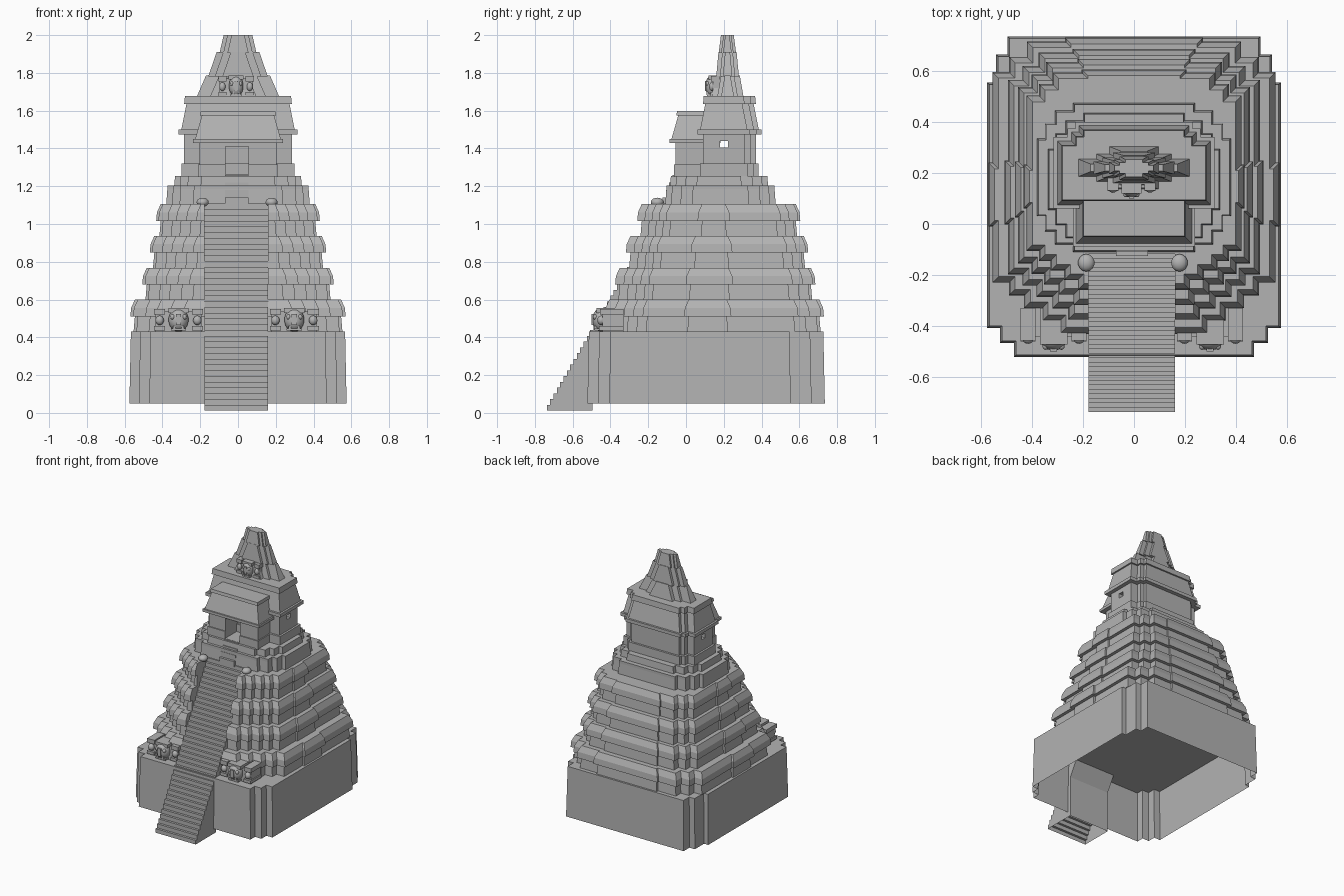
import bpy, bmesh
from mathutils import Matrix, Vector

cube = bpy.data.objects.get("Cube")
if cube:
    bpy.data.objects.remove(cube, do_unlink=True)

stone = bpy.data.materials.new("grey_stone")
stone.use_nodes = True
GREY = (0.45, 0.45, 0.45, 1)
stone.diffuse_color = GREY
stone.node_tree.nodes["Principled BSDF"].inputs["Base Color"].default_value = GREY

STAIR_L, STAIR_R = -0.178, 0.16


def finish(name, bm, recalc=True):
    if recalc:
        bmesh.ops.recalc_face_normals(bm, faces=bm.faces)
    me = bpy.data.meshes.new(name)
    bm.to_mesh(me)
    bm.free()
    me.materials.append(stone)
    ob = bpy.data.objects.new(name, me)
    bpy.context.collection.objects.link(ob)
    return ob


def plan(hx, y0, y1, front=(), back=(), notch=None):
    """Rectangle with stepped corners; steps run from the middle outwards."""
    def corner(y, steps, sign):
        x = hx - sum(s[0] for s in steps)
        pts = [(x, y)]
        for dx, dy in steps:
            y += sign * dy
            pts += [(x, y), (x + dx, y)]
            x += dx
        return pts
    half = corner(y0, front, 1) + corner(y1, back, -1)[::-1]
    right, left = list(half), [(-x, y) for x, y in half]
    if notch is not None:
        right = [(STAIR_R, notch), (STAIR_R, y0)] + right
        left = [(STAIR_L, notch), (STAIR_L, y0)] + left
    return right + left[::-1]


def loft(name, hx, y0, y1, profile, front=(), back=(), notch=None, bottom=True):
    """Stack stepped plans; profile rows are (z, inset in x, inset in y)."""
    bm = bmesh.new()
    rings = []
    for z, ix, iy in profile:
        pts = plan(hx - ix, y0 + iy, y1 - iy, front, back, notch)
        rings.append([bm.verts.new((x, y, z)) for x, y in pts])
    n = len(rings[0])
    for a, b in zip(rings, rings[1:]):
        for i in range(n):
            j = (i + 1) % n
            bm.faces.new((a[i], a[j], b[j], b[i]))
    bm.faces.new(rings[-1])
    if bottom:
        bm.faces.new(rings[0][::-1])
    return finish(name, bm)


def even(rows):
    return [(z, i, i) for z, i in rows]


def add_box(bm, x0, x1, y0, y1, z0, z1):
    mid = Vector((x0 + x1, y0 + y1, z0 + z1)) / 2
    size = Matrix.Diagonal((x1 - x0, y1 - y0, z1 - z0, 1))
    bmesh.ops.create_cube(bm, size=1, matrix=Matrix.Translation(mid) @ size)


def add_ball(bm, x, y, z, rx, ry, rz):
    bmesh.ops.create_uvsphere(bm, u_segments=14, v_segments=9, radius=1,
                              matrix=Matrix.Translation((x, y, z)) @ Matrix.Diagonal((rx, ry, rz, 1)))


def box(name, *extent):
    bm = bmesh.new()
    add_box(bm, *extent)
    return finish(name, bm)


def cut(target, *extent):
    cutter = box("cutter", *extent)
    cutter.hide_render = True
    mod = target.modifiers.new("cut", "BOOLEAN")
    mod.operation, mod.solver, mod.object = "DIFFERENCE", "EXACT", cutter
    bpy.context.view_layer.objects.active = target
    bpy.ops.object.modifier_apply(modifier=mod.name)
    bpy.data.objects.remove(cutter, do_unlink=True)


def smooth(ob):
    bpy.ops.object.select_all(action="DESELECT")
    ob.select_set(True)
    bpy.context.view_layer.objects.active = ob
    bpy.ops.object.shade_smooth_by_angle()


# Plain lower base, open underneath
loft("base", 0.575, -0.522, 0.735, even([(0.05, 0), (0.43, 0.008)]),
     front=[(0.055, 0.055), (0.05, 0.06)], back=[(0.045, 0.07), (0.035, 0.11)], bottom=False)

# Four terraces: sloped foot, overhanging band, chamfered top
FRONT = [(0.07, 0.05), (0.07, 0.05), (0.06, 0.05), (0.065, 0.05), (0.015, 0.22)]
BACK = [(0.15, 0.015), (0.07, 0.06), (0.065, 0.06), (0.015, 0.355)]
TERRACES = [(0.57, -0.43, 0.73), (0.507, -0.375, 0.685), (0.467, -0.318, 0.647), (0.433, -0.258, 0.605)]
RISE = 0.169
for i, (hx, y0, y1) in enumerate(TERRACES):
    z, k = 0.43 + i * RISE, hx / 0.57
    rows = [(z, 0.017), (z + 0.08, 0.024), (z + 0.08, 0), (z + 0.125, 0.004), (z + RISE, 0.024)]
    loft(f"terrace_{i + 1}", hx, y0, y1, even(rows), [(a * k, b * k) for a, b in FRONT],
         [(a * k, b * k) for a, b in BACK], notch=-0.1)

# Upper platforms under the temple
corner = [(0.07, 0.03), (0.04, 0.05), (0.03, 0.06)]
loft("platform_lower", 0.38, -0.11, 0.475, even([(1.1, 0), (1.185, 0.006), (1.205, 0.006)]), corner, corner)
loft("platform_upper", 0.338, -0.085, 0.435, even([(1.2, 0), (1.255, 0.005)]), corner, corner)

# Main stair: stepped side profile given width, open underneath
STEPS = 36
bm = bmesh.new()
y, z = -0.737, 0.012
dy, dz = 0.637 / STEPS, (1.108 - z) / STEPS
side = [(y, z)]
for i in range(STEPS):
    z += dz
    side.append((y, z))
    y += dy
    side.append((y, z))
side += [(y, 1.0), (-0.495, 0.32), (-0.495, 0.012)]
a = [bm.verts.new((STAIR_L, *p)) for p in side]
b = [bm.verts.new((STAIR_R, *p)) for p in side]
for i in range(len(side) - 1):
    bm.faces.new((a[i], a[i + 1], b[i + 1], b[i]))
bm.faces.new(a)
bm.faces.new(b)
finish("main_stair", bm)

# Short stair up to the doorway
for i in range(4):
    box(f"door_step_{i + 1}", -0.07, 0.055, -0.125 + i * 0.018, -0.03, 1.1, 1.14 + i * 0.04)

# Flattened stones at the head of the stair
for label, x in (("left", 0.178), ("right", -0.187)):
    bm = bmesh.new()
    add_ball(bm, x, -0.152, 1.115, 0.033, 0.035, 0.024)
    smooth(finish(f"stair_stone_{label}", bm))

# Temple body with cornice, sloped roof and a window through both side walls
temple = loft("temple", 0.285, 0.09, 0.37, even([
    (1.25, -0.015), (1.32, -0.015), (1.32, 0), (1.475, 0), (1.475, -0.03), (1.5, -0.03),
    (1.5, -0.015), (1.635, 0.012), (1.635, 0), (1.677, 0.004)]),
    back=[(0.03, 0.025), (0.055, 0.035)])
cut(temple, -0.5, 0.5, 0.18, 0.222, 1.405, 1.44)

# Porch with its own roof and doorway
porch = loft("porch", 0.205, -0.055, 0.15, even([
    (1.25, -0.008), (1.315, -0.008), (1.315, 0), (1.43, 0), (1.43, -0.033), (1.45, -0.033),
    (1.45, -0.022), (1.575, 0.014), (1.575, 0.004), (1.598, 0.008)]))
cut(porch, -0.065, 0.055, -0.2, 0.085, 1.262, 1.41)

# Roof comb in three tapering stages
loft("roof_comb_lower", 0.22, 0.135, 0.305, [(1.67, 0, 0), (1.785, 0.05, 0.02)],
     [(0.05, 0.03), (0.07, 0.02)], [(0.05, 0.03), (0.07, 0.02)])
loft("roof_comb_middle", 0.158, 0.16, 0.28, [(1.78, 0, 0), (1.91, 0.045, 0.012)],
     [(0.04, 0.02), (0.035, 0.015)], [(0.04, 0.02), (0.035, 0.015)])
loft("roof_comb_top", 0.098, 0.173, 0.265, [(1.905, 0, 0), (2.0, 0.022, 0.012)],
     [(0.022, 0.013), (0.02, 0.01)], [(0.022, 0.013), (0.02, 0.01)])


def mask(name, cx, yf, yb, z, hw, h):
    """Carved face: head, brow, eyes, nose and teeth between ear panels."""
    bm = bmesh.new()
    d = hw * 0.5

    def block(u0, u1, depth, v0, v1):
        add_box(bm, cx + u0 * hw, cx + u1 * hw, yf + depth * d, yb, z + v0 * h, z + v1 * h)

    block(-0.9, 0.9, 0.85, 0, 0.85)
    add_ball(bm, cx, yf + 0.75 * d, z + 0.5 * h, 0.4 * hw, 0.7 * d, 0.5 * h)
    block(-0.4, 0.4, 0.4, 0.8, 1)
    block(-0.1, 0.1, 0, 0.28, 0.75)
    block(-0.3, 0.3, 0.25, 0.04, 0.14)
    for s in (-1, 1):
        add_ball(bm, cx + s * 0.23 * hw, yf + 0.3 * d, z + 0.62 * h, 0.09 * hw, 0.2 * d, 0.11 * h)
        lo, hi = sorted((s * 0.52, s * 0.96))
        block(lo, hi, 0.65, 0.72, 0.97)
        block(lo, hi, 0.6, 0.06, 0.24)
        add_ball(bm, cx + s * 0.74 * hw, yf + 0.75 * d, z + 0.48 * h, 0.17 * hw, 0.3 * d, 0.2 * h)
        lo, hi = sorted((s * 0.12, s * 0.22))
        block(lo, hi, 0.2, 0.1, 0.25)
    return smooth(finish(name, bm))


mask("mask_left", 0.298, -0.5, -0.33, 0.43, 0.135, 0.125)
mask("mask_right", -0.315, -0.5, -0.33, 0.43, 0.135, 0.125)
mask("mask_roof", -0.01, 0.1, 0.18, 1.672, 0.098, 0.115)
